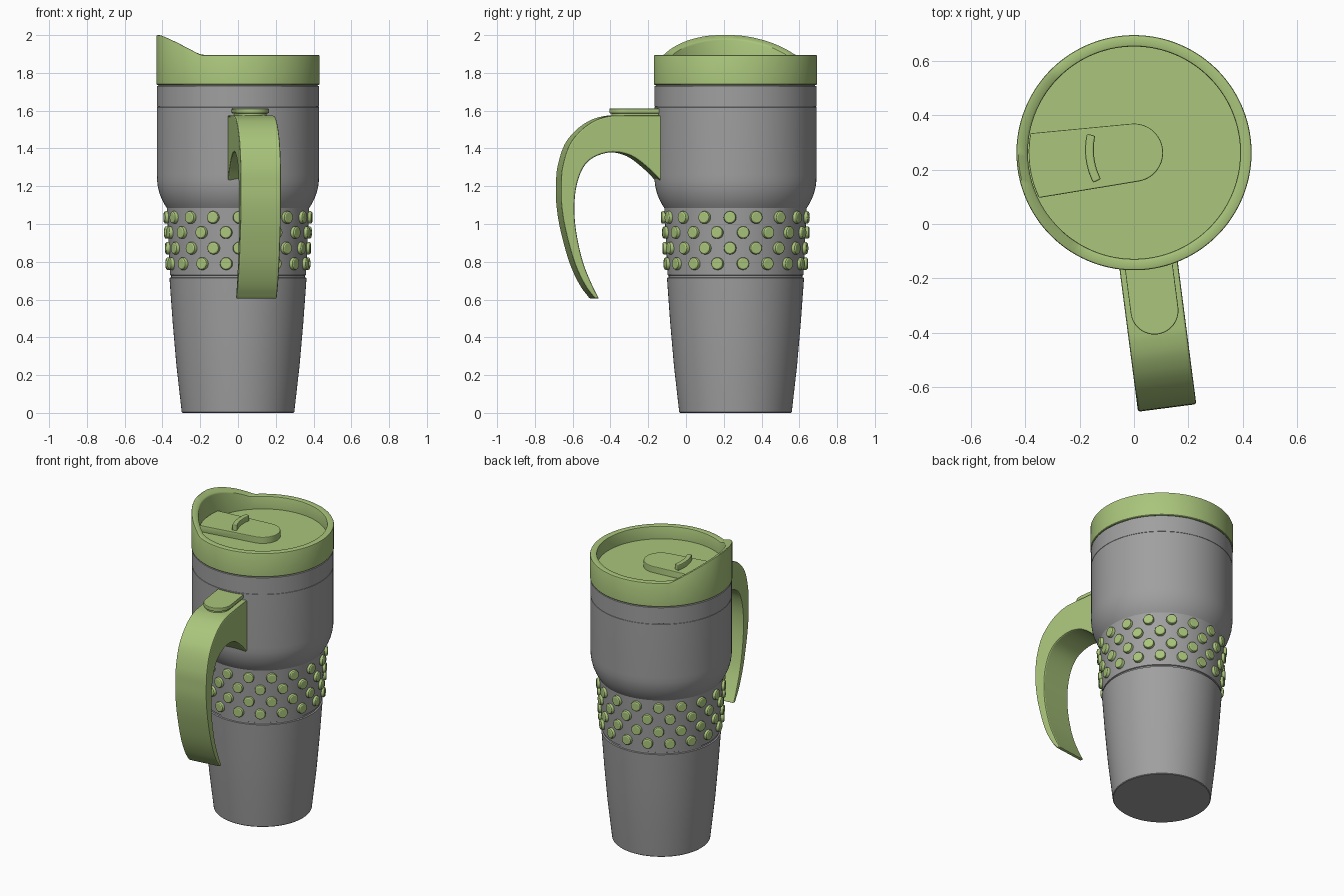
import bpy, bmesh, math
from mathutils import Matrix, Vector

if "Cube" in bpy.data.objects:
    bpy.data.objects.remove(bpy.data.objects["Cube"], do_unlink=True)

TURN = math.radians(7.4)      # whole mug is turned slightly about its axis
AXIS_Y = 0.262


def material(name, rgb):
    m = bpy.data.materials.new(name)
    m.use_nodes = True
    m.diffuse_color = (*rgb, 1)
    m.node_tree.nodes["Principled BSDF"].inputs["Base Color"].default_value = (*rgb, 1)
    return m


GREY = material("steel grey", (0.35, 0.35, 0.35))
GREEN = material("soft green", (0.40, 0.56, 0.20))


def finish(bm, name, mat, smooth=30):
    bmesh.ops.recalc_face_normals(bm, faces=bm.faces)
    me = bpy.data.meshes.new(name)
    bm.to_mesh(me)
    bm.free()
    me.materials.append(mat)
    ob = bpy.data.objects.new(name, me)
    bpy.context.collection.objects.link(ob)
    ob.location = (0, AXIS_Y, 0)
    ob.rotation_euler = (0, 0, TURN)
    bpy.ops.object.select_all(action='DESELECT')
    ob.select_set(True)
    bpy.context.view_layer.objects.active = ob
    bpy.ops.object.shade_smooth_by_angle(angle=math.radians(smooth))
    return ob


def lathe(bm, profile, n, matrix=Matrix(), lift=None):
    """Turn (radius, z) points around z; lift(x, z) may reshape heights."""
    rings = []
    for r, z in profile:
        ring = []
        for i in range(n):
            a = 2 * math.pi * i / n
            x, y = r * math.cos(a), r * math.sin(a)
            ring.append(bm.verts.new(matrix @ Vector((x, y, lift(x, z) if lift else z))))
        rings.append(ring)
    for a, b in zip(rings, rings[1:]):
        for i in range(n):
            j = (i + 1) % n
            bm.faces.new((a[i], a[j], b[j], b[i]))
    bm.faces.new(rings[0])
    bm.faces.new(rings[-1])


def prism(name, points, push, bevel):
    """Extrude a closed outline of 3D points and round its sharp edges."""
    bm = bmesh.new()
    f = bm.faces.new([bm.verts.new(p) for p in points])
    ext = bmesh.ops.extrude_face_region(bm, geom=[f], use_keep_orig=True)
    bmesh.ops.translate(bm, vec=push, verts=[v for v in ext["geom"] if isinstance(v, bmesh.types.BMVert)])
    bmesh.ops.recalc_face_normals(bm, faces=bm.faces)
    sharp = [e for e in bm.edges if e.calc_face_angle(0) > math.radians(40)]
    bmesh.ops.bevel(bm, geom=sharp, offset=bevel, segments=2, profile=0.5,
                    affect='EDGES', clamp_overlap=True)
    return finish(bm, name, GREEN, 20)


def spline(pts, steps=5):
    """Smooth curve through the given 2D points."""
    p = [Vector(q) for q in pts]
    p = [2 * p[0] - p[1]] + p + [2 * p[-1] - p[-2]]
    out = []
    for a, b, c, d in zip(p, p[1:], p[2:], p[3:]):
        for k in range(steps):
            t = k / steps
            out.append(0.5 * (2 * b + (c - a) * t + (2 * a - 5 * b + 4 * c - d) * t * t
                              + (3 * b - a - 3 * c + d) * t ** 3))
    return out + [p[-2]]


def arc(cx, cy, r, a0, a1, n):
    return [(cx + r * math.cos(math.radians(a0 + (a1 - a0) * i / n)),
             cy + r * math.sin(math.radians(a0 + (a1 - a0) * i / n))) for i in range(n + 1)]


# Steel body: tapered cup, narrow grip band, wide shoulder, fine grooves
bm = bmesh.new()
lathe(bm, [(0.294, 0), (0.298, 0.004), (0.326, 0.25), (0.346, 0.48), (0.363, 0.715),
           (0.354, 0.717), (0.354, 0.727), (0.360, 0.73), (0.377, 1.085), (0.390, 1.105),
           (0.403, 1.13), (0.415, 1.16), (0.424, 1.195), (0.428, 1.225), (0.429, 1.26),
           (0.429, 1.618), (0.427, 1.619), (0.427, 1.622), (0.429, 1.623),
           (0.429, 1.73), (0.422, 1.732), (0.422, 1.75)], 128)
finish(bm, "steel_body", GREY)


# Lid: recessed cap whose rim sweeps up into a drinking lip at -x
def lip(x, z):
    if z < 1.85:
        return z
    return z + 0.105 * min(1, max(0, (-x - 0.245) / 0.178))


bm = bmesh.new()
lathe(bm, [(0.41, 1.736), (0.429, 1.736), (0.432, 1.74), (0.432, 1.888), (0.430, 1.893),
           (0.425, 1.895), (0.397, 1.895), (0.392, 1.893), (0.390, 1.888), (0.390, 1.81)],
      128, lift=lip)
finish(bm, "lid", GREEN)

# Sliding closure on the lid with its finger tab
shape = arc(0, 0, 0.107, -90, 90, 20) + arc(0, 0, 0.387, 162, 198, 8)
prism("lid_slider", [(x, y, 1.80) for x, y in shape], (0, 0, 0.052), 0.004)
shape = arc(0.087, 0, 0.266, 160, 200, 12) + arc(0.087, 0, 0.234, 200, 160, 12)
prism("slider_tab", [(x, y, 1.845) for x, y in shape], (0, 0, 0.042), 0.006)

# Hooked handle, open at the bottom; outline given as (distance from axis, z)
outer = [(0.40, 1.575)] + spline([(0.63, 1.575), (0.69, 1.571), (0.76, 1.55), (0.835, 1.50),
                                  (0.90, 1.42), (0.938, 1.30), (0.945, 1.2), (0.943, 1.1),
                                  (0.922, 0.97), (0.875, 0.80), (0.82, 0.68), (0.765, 0.605)])
inner = spline([(0.742, 0.605), (0.78, 0.68), (0.828, 0.80), (0.862, 0.95), (0.873, 1.08),
                (0.862, 1.2), (0.825, 1.30), (0.765, 1.355), (0.67, 1.38), (0.57, 1.36),
                (0.48, 1.295), (0.40, 1.215)])
prism("handle", [(-0.108, -d, z) for d, z in outer + inner], (0.216, 0, 0), 0.008)

# Thumb rest on top of the handle: narrow neck under a rounded plate
for name, r, z0, h in (("thumb_rest_neck", 0.076, 1.57, 0.02), ("thumb_rest", 0.088, 1.586, 0.025)):
    shape = [(r, -0.405), (-r, -0.405)] + arc(0, -0.585, r, 180, 360, 24)
    prism(name, [(x, y, z0) for x, y in shape], (0, 0, h), 0.004)

# Four staggered rows of grip studs around the band
bm = bmesh.new()
COUNT = 17
for row, z in enumerate((1.035, 0.955, 0.872, 0.79)):
    band = 0.360 + 0.017 * (z - 0.73) / 0.355
    for k in range(COUNT):
        a = math.radians(-11.8) + 2 * math.pi * (k + 0.5 * (row % 2)) / COUNT
        m = (Matrix.Rotation(a, 4, 'Z') @ Matrix.Translation((band, 0, z))
             @ Matrix.Rotation(math.pi / 2, 4, 'Y'))
        lathe(bm, [(0.033, -0.015), (0.033, 0.011), (0.031, 0.016), (0.025, 0.020)], 20, m)
finish(bm, "grip_studs", GREEN)
